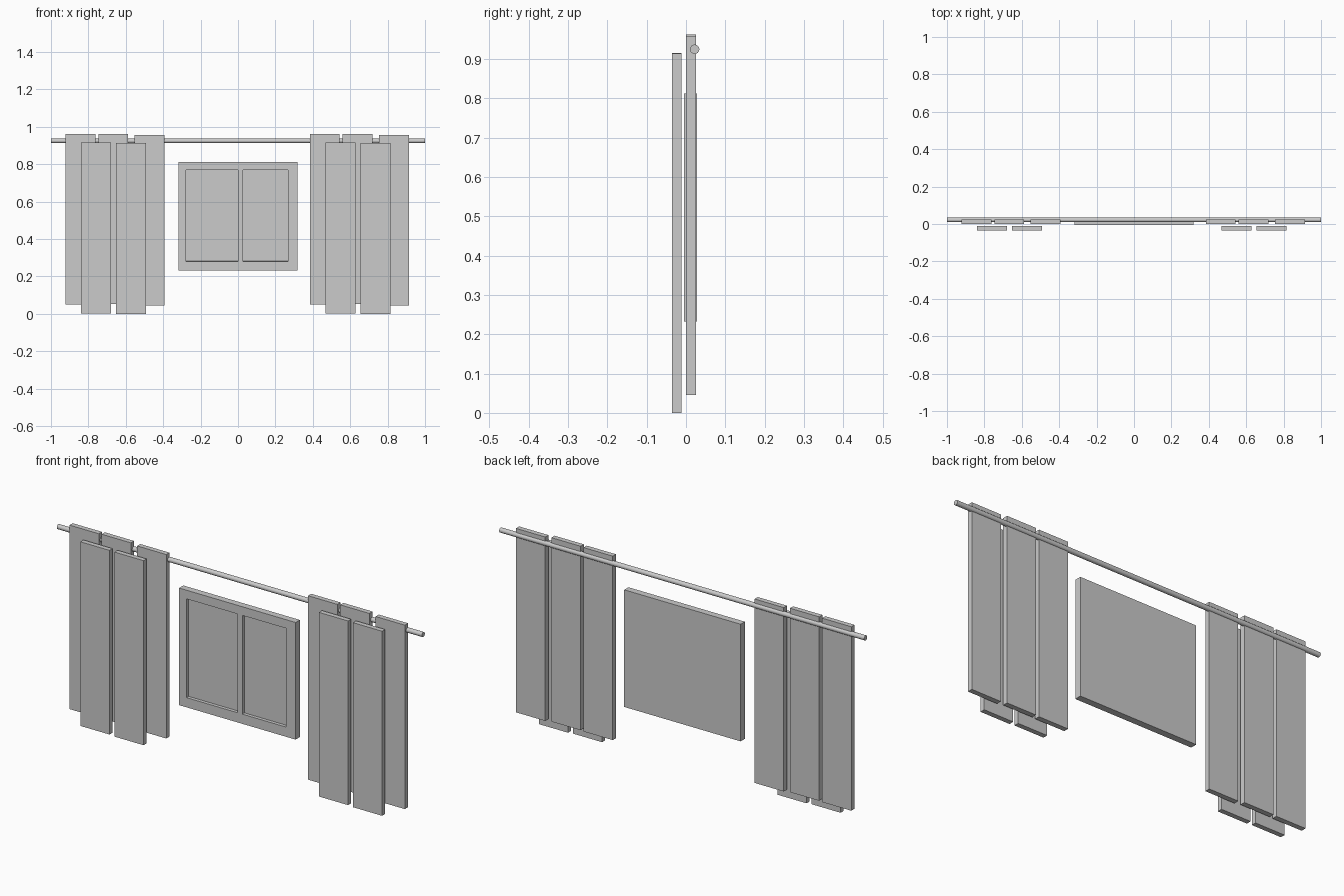
import bpy, bmesh, math
from mathutils import Vector

if "Cube" in bpy.data.objects:
    bpy.data.objects.remove(bpy.data.objects["Cube"])


def box_bm(x0, x1, y0, y1, z0, z1):
    bm = bmesh.new()
    bmesh.ops.create_cube(bm, size=1)
    for v in bm.verts:
        v.co = Vector((x1 if v.co.x > 0 else x0,
                       y1 if v.co.y > 0 else y0,
                       z1 if v.co.z > 0 else z0))
    return bm


def finish(bm, name):
    mesh = bpy.data.meshes.new(name)
    bm.to_mesh(mesh)
    bm.free()
    obj = bpy.data.objects.new(name, mesh)
    bpy.context.collection.objects.link(obj)
    return obj


# Hanging slats: left edge, front y, back y, bottom z, top z
slats = [
    ("back_slat", -0.923, 0.0, 0.025, 0.050, 0.961),
    ("back_slat", -0.747, 0.0, 0.025, 0.052, 0.963),
    ("back_slat", -0.553, 0.0, 0.025, 0.046, 0.957),
    ("front_slat", -0.839, -0.036, -0.012, 0.003, 0.915),
    ("front_slat", -0.652, -0.036, -0.012, 0.0, 0.914),
]
for side, shift in (("left", 0.0), ("right", 1.307)):
    for i, (kind, x, y0, y1, z0, z1) in enumerate(slats):
        finish(box_bm(x + shift, x + shift + 0.16, y0, y1, z0, z1),
               f"{side}_{kind}_{i + 1}")

# Window: solid slab with two recessed panes on the front
bm = box_bm(-0.319, 0.319, -0.005, 0.028, 0.233, 0.813)
panes_x = [(-0.278, 0.0), (0.027, 0.267)]
pane_z = (0.281, 0.77)
cuts = [((x, 0, 0), (1, 0, 0)) for pair in panes_x for x in pair]
cuts += [((0, 0, z), (0, 0, 1)) for z in pane_z]
for co, no in cuts:
    bmesh.ops.bisect_plane(bm, geom=bm.verts[:] + bm.edges[:] + bm.faces[:],
                           plane_co=co, plane_no=no)
bm.normal_update()
panes = []
for f in bm.faces:
    c = f.calc_center_median()
    if f.normal.y < -0.9 and pane_z[0] < c.z < pane_z[1] and \
            any(a < c.x < b for a, b in panes_x):
        panes.append(f)
bmesh.ops.inset_individual(bm, faces=panes, thickness=0.0005, depth=-0.016)
finish(bm, "window")

# Curtain rod
bpy.ops.mesh.primitive_cylinder_add(vertices=16, radius=0.012, depth=2.0,
                                    location=(0, 0.022, 0.925),
                                    rotation=(0, math.pi / 2, 0))
rod = bpy.context.object
rod.name = "curtain_rod"
bpy.ops.object.shade_smooth_by_angle(angle=math.radians(30))
